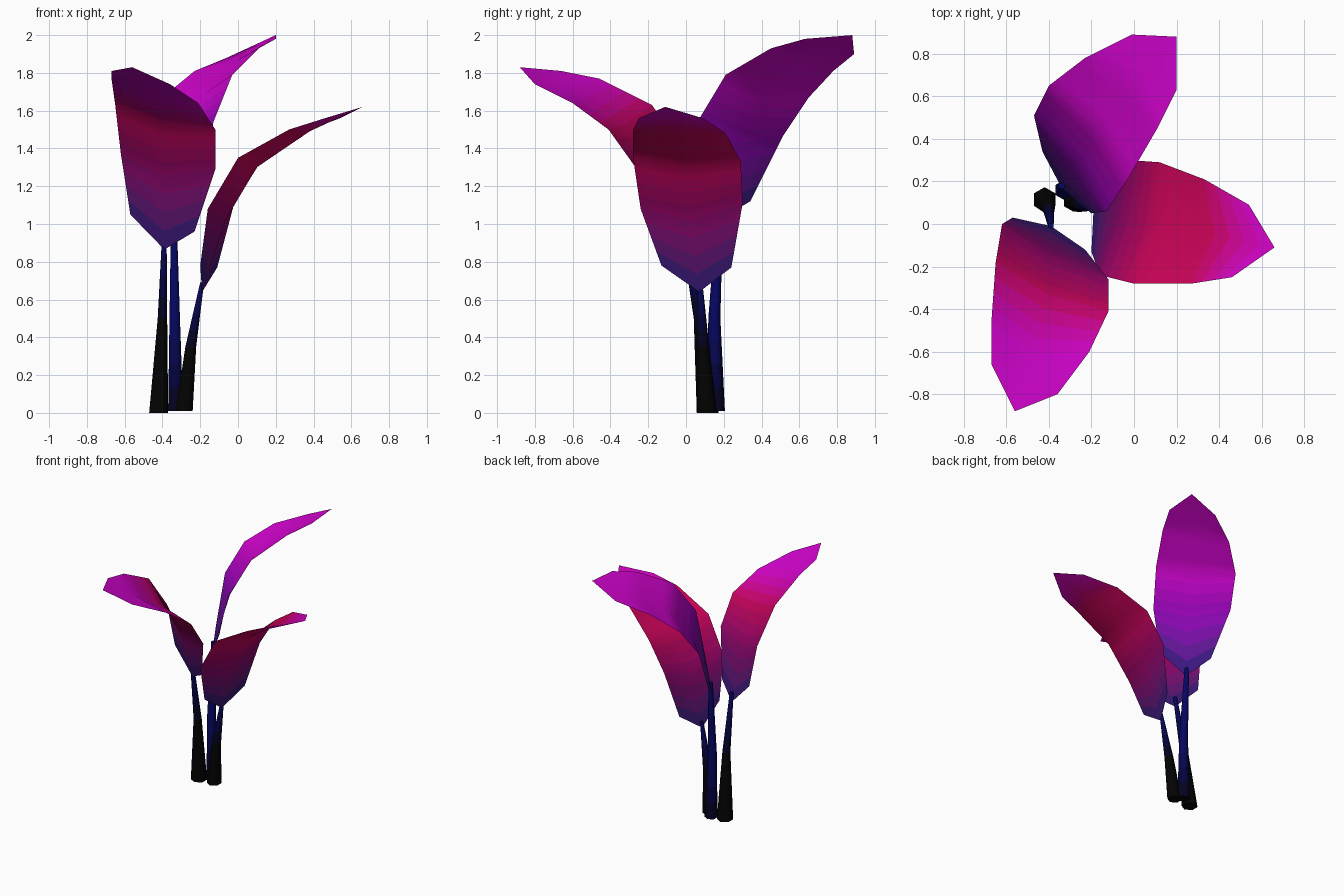
import bpy, bmesh, math
from mathutils import Vector

if "Cube" in bpy.data.objects:
    bpy.data.objects.remove(bpy.data.objects["Cube"])

mats = {}


def material(col):
    key = tuple(round(c, 3) for c in col)
    if key not in mats:
        m = bpy.data.materials.new("tint_%d" % len(mats))
        m.diffuse_color = (*key, 1)
        m.use_nodes = True
        m.node_tree.nodes["Principled BSDF"].inputs["Base Color"].default_value = m.diffuse_color
        mats[key] = m
    return mats[key]


def ramp(stops, t):
    # blend evenly spaced colours
    f = min(max(t, 0), 0.9999) * (len(stops) - 1)
    i = int(f)
    return Vector(stops[i]).lerp(Vector(stops[i + 1]), f - i)


def finish(name, bm, smooth_angle):
    me = bpy.data.meshes.new(name)
    bm.to_mesh(me)
    bm.free()
    ob = bpy.data.objects.new(name, me)
    bpy.context.collection.objects.link(ob)
    bpy.ops.object.select_all(action='DESELECT')
    ob.select_set(True)
    bpy.context.view_layer.objects.active = ob
    bpy.ops.object.shade_smooth_by_angle(angle=math.radians(smooth_angle))
    return ob


def paint(ob, colours):
    for p, c in zip(ob.data.polygons, colours):
        m = material(c)
        if m.name not in ob.data.materials:
            ob.data.materials.append(m)
        p.material_index = ob.data.materials.find(m.name)


def leaf(name, base, left, right, tip, stops, cuts=4):
    # five rows of left edge, sagging midrib, right edge; bands cut for the gradient
    L, R = [Vector(p) for p in left], [Vector(p) for p in right]
    mid = [(a + b) / 2 for a, b in zip(L, R)]
    rib = [Vector(base)]
    for i, shift, sag in ((1, -0.06, 0.05), (2, 0, 0.057), (3, 0.075, 0.035)):
        along = (mid[i + 1] - mid[i - 1]).normalized()
        n = (R[i] - L[i]).cross(along).normalized()
        if n.z < 0:
            n = -n
        rib.append(mid[i] + along * shift - n * sag)
    rib.append(Vector(tip))
    rows = list(zip(L, rib, R))
    fine = [[a.lerp(b, k / cuts) for a, b in zip(rows[i], rows[i + 1])]
            for i in range(4) for k in range(cuts)] + [rows[-1]]
    bm = bmesh.new()
    grid = [[bm.verts.new(p) for p in row] for row in fine]
    cols = []
    n = len(grid) - 1
    for i in range(n):
        for j in range(2):
            bm.faces.new((grid[i][j], grid[i][j + 1], grid[i + 1][j + 1], grid[i + 1][j]))
            cols.append(ramp(stops, (i + 0.5) / n))
    bm.normal_update()
    if sum(f.normal.z for f in bm.faces) < 0:
        bmesh.ops.reverse_faces(bm, faces=bm.faces[:])
    paint(finish(name, bm, 80), cols)


def stem(name, path, radii, stops, sides=6, cuts=4):
    # tapered hexagonal tube along a bent path
    pts = []
    for i in range(len(path) - 1):
        for k in range(cuts):
            t = k / cuts
            pts.append((Vector(path[i]).lerp(Vector(path[i + 1]), t),
                        radii[i] + (radii[i + 1] - radii[i]) * t))
    pts.append((Vector(path[-1]), radii[-1]))
    bm = bmesh.new()
    rings = []
    for c, r in pts:
        rings.append([bm.verts.new(c + Vector((math.cos(a), math.sin(a), 0)) * r)
                      for a in (math.tau * (j + 0.5) / sides for j in range(sides))])
    cols = []
    n = len(rings) - 1
    for i in range(n):
        for j in range(sides):
            k = (j + 1) % sides
            bm.faces.new((rings[i][j], rings[i][k], rings[i + 1][k], rings[i + 1][j]))
            cols.append(ramp(stops, (i + 0.5) / n))
    bm.faces.new(rings[0][::-1])
    cols.append(stops[0])
    bm.faces.new(rings[-1])
    cols.append(stops[-1])
    paint(finish(name, bm, 65), cols)


BLACK, NAVY = (0.001, 0.001, 0.001), (0.002, 0.002, 0.13)
BLUE, PLUM, RED = (0.01, 0.01, 0.18), (0.28, 0.001, 0.14), (0.6, 0.001, 0.1)
VIOLET, MAGENTA = (0.3, 0.001, 0.5), (0.65, 0.001, 0.62)

# leaves
leaf("right_leaf", (-0.19, 0.07, 0.64),
     [(-0.20, -0.13, 0.78), (-0.16, -0.24, 1.08), (0, -0.28, 1.35), (0.27, -0.28, 1.50), (0.46, -0.25, 1.56)],
     [(-0.11, 0.24, 0.77), (-0.02, 0.30, 1.11), (0.12, 0.29, 1.33), (0.33, 0.21, 1.48), (0.54, 0.09, 1.56)],
     (0.66, -0.11, 1.62), [BLUE, PLUM, RED, RED, MAGENTA])
leaf("front_leaf", (-0.39, -0.01, 0.865),
     [(-0.57, 0.03, 1.05), (-0.62, 0, 1.37), (-0.65, -0.18, 1.63), (-0.67, -0.46, 1.77), (-0.67, -0.66, 1.81)],
     [(-0.23, -0.12, 0.96), (-0.12, -0.26, 1.29), (-0.12, -0.41, 1.50), (-0.21, -0.60, 1.64), (-0.36, -0.80, 1.74)],
     (-0.56, -0.88, 1.83), [BLUE, PLUM, RED, MAGENTA, MAGENTA])
leaf("back_leaf", (-0.34, 0.17, 1.02),
     [(-0.43, 0.34, 1.12), (-0.47, 0.51, 1.46), (-0.40, 0.65, 1.67), (-0.23, 0.78, 1.81), (-0.01, 0.89, 1.90)],
     [(-0.20, 0.05, 1.21), (-0.13, 0.06, 1.54), (-0.03, 0.21, 1.79), (0.11, 0.45, 1.93), (0.20, 0.63, 1.98)],
     (0.20, 0.88, 2.0), [BLUE, VIOLET, MAGENTA, MAGENTA, MAGENTA])

# stems
stem("right_stem", [(-0.285, 0.11, 0.01), (-0.25, 0.09, 0.35), (-0.19, 0.075, 0.69)],
     [0.052, 0.033, 0.012], [BLACK, BLACK, NAVY])
stem("front_stem", [(-0.42, 0.115, 0.0), (-0.40, 0.07, 0.5), (-0.39, -0.01, 0.94)],
     [0.058, 0.029, 0.014], [BLACK, BLACK, NAVY])
stem("back_stem", [(-0.33, 0.16, 0.01), (-0.335, 0.15, 0.5), (-0.34, 0.18, 1.08)],
     [0.046, 0.032, 0.016], [BLACK, NAVY, NAVY])
